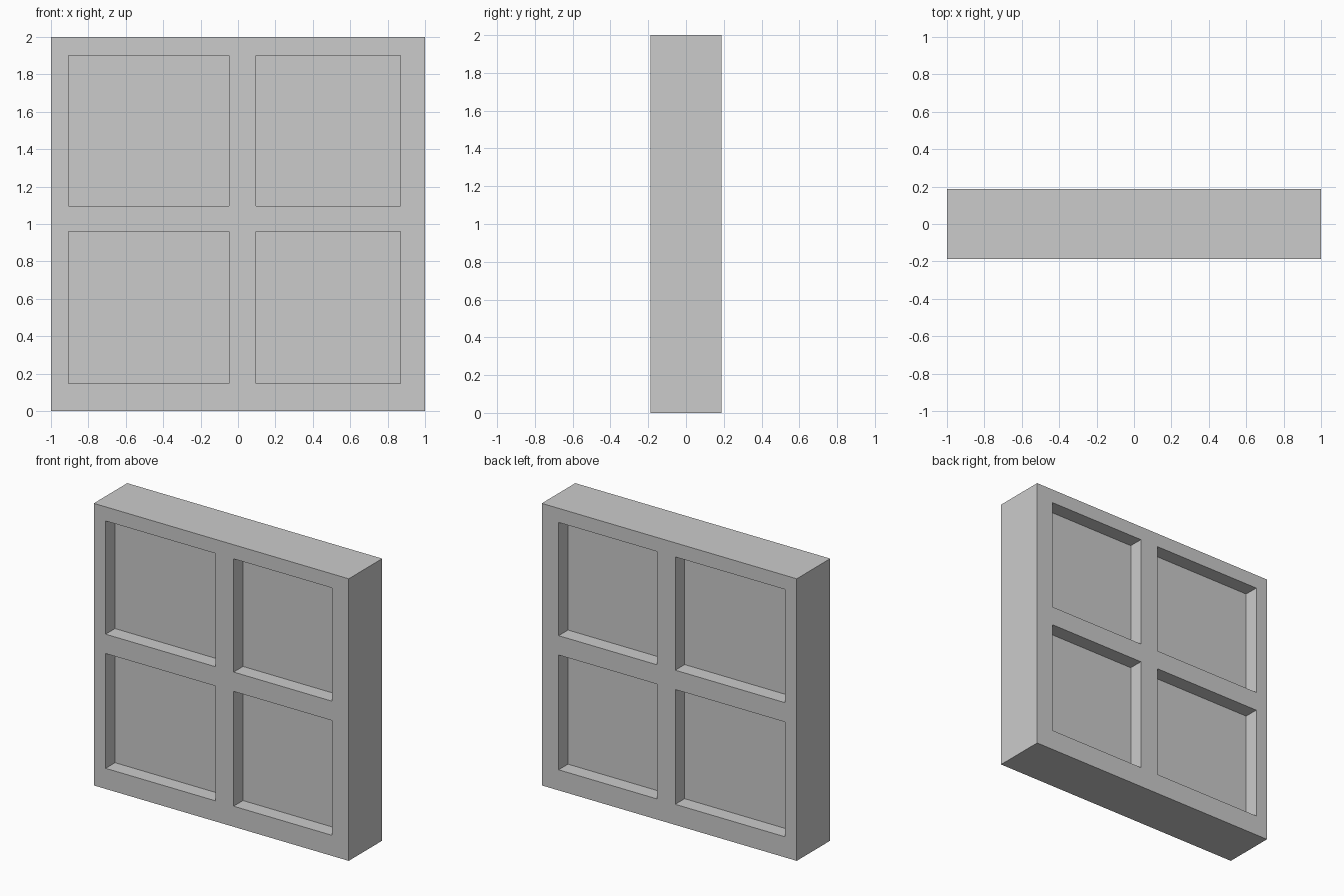
import bpy, bmesh

if "Cube" in bpy.data.objects:
    bpy.data.objects.remove(bpy.data.objects["Cube"])

HALF_DEPTH = 0.1875
RECESS = 0.105
XS = [-1.0, -0.907, -0.047, 0.097, 0.868, 1.0]   # stile edges
ZS = [0.0, 0.146, 0.96, 1.097, 1.9, 2.0]         # rail edges


def add_object(name, bm):
    bmesh.ops.recalc_face_normals(bm, faces=bm.faces)
    mesh = bpy.data.meshes.new(name)
    bm.to_mesh(mesh)
    bm.free()
    obj = bpy.data.objects.new(name, mesh)
    bpy.context.collection.objects.link(obj)
    return obj


# Window frame: front lattice with four openings, extruded through the depth
bm = bmesh.new()
grid = [[bm.verts.new((x, -HALF_DEPTH, z)) for z in ZS] for x in XS]
for i in range(5):
    for j in range(5):
        if i % 2 and j % 2:
            continue
        bm.faces.new((grid[i][j], grid[i + 1][j],
                      grid[i + 1][j + 1], grid[i][j + 1]))
front = bm.faces[:]
back = bmesh.ops.extrude_face_region(bm, geom=front, use_keep_orig=True)
bmesh.ops.translate(bm, vec=(0, 2 * HALF_DEPTH, 0),
                    verts=[v for v in back["geom"] if isinstance(v, bmesh.types.BMVert)])
add_object("window_frame", bm)

# Pane: one sheet set in the middle of the frame, its rim hidden in the frame
bm = bmesh.new()
bmesh.ops.create_cube(bm, size=1)
x0, x1, z0, z1 = XS[1] - 0.04, XS[4] + 0.04, ZS[1] - 0.04, ZS[4] + 0.04
bmesh.ops.scale(bm, vec=(x1 - x0, 2 * (HALF_DEPTH - RECESS), z1 - z0), verts=bm.verts)
bmesh.ops.translate(bm, vec=((x0 + x1) / 2, 0, (z0 + z1) / 2), verts=bm.verts)
add_object("window_pane", bm)
